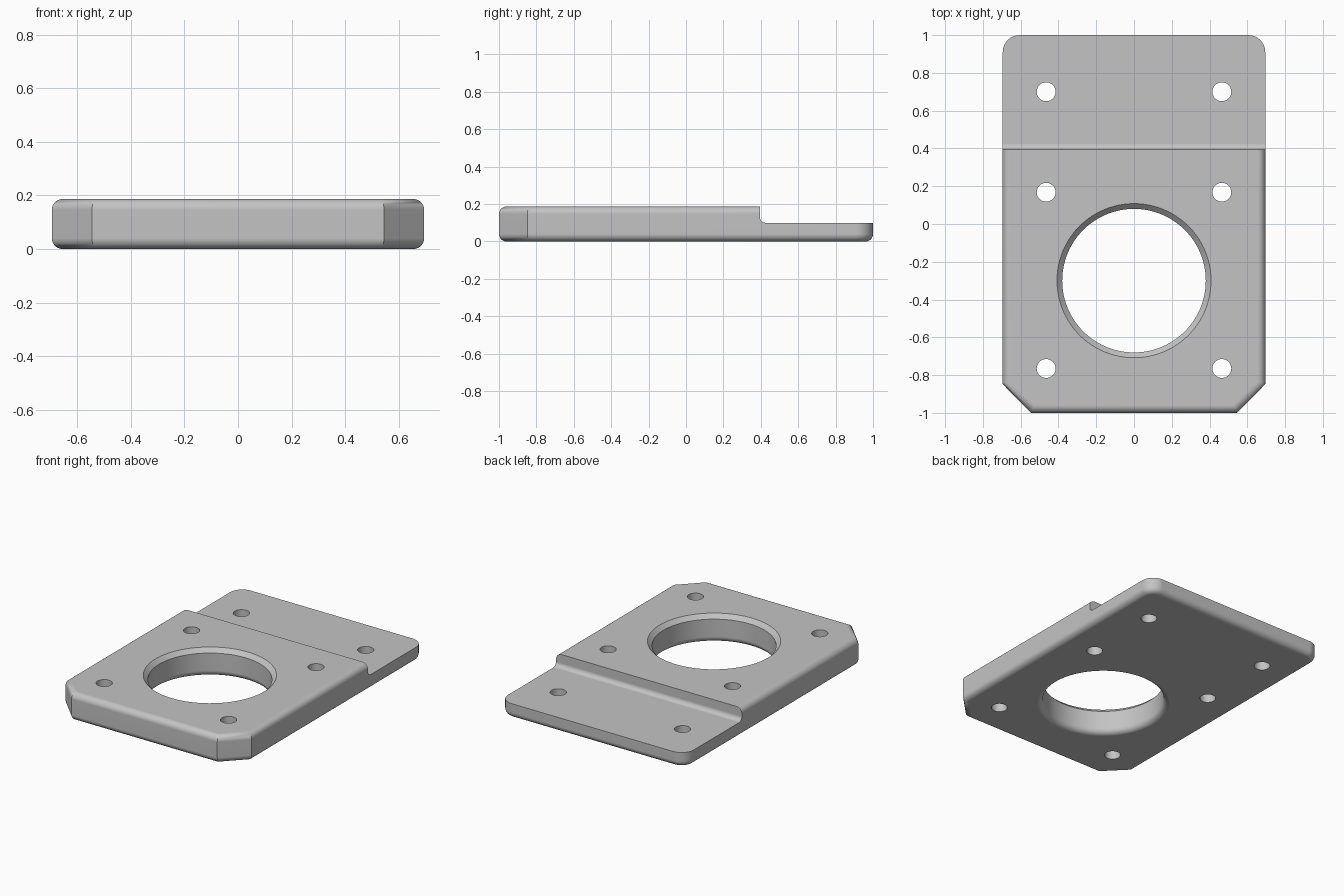
import bpy
import bmesh
from math import cos, sin, pi, radians
from mathutils import Vector

cube = bpy.data.objects.get("Cube")
if cube:
    bpy.data.objects.remove(cube, do_unlink=True)

HALF_W, HALF_L, THICK, ROUND = 0.695, 1.0, 0.187, 0.04
STEP_Y, STEP_Z, FILLET = 0.395, 0.1, 0.03
BORE_Y, BORE_R, BORE_CHAMFER = -0.30, 0.38, 0.028

grey = bpy.data.materials.new("plain_grey")
grey.use_nodes = True
grey.diffuse_color = (0.55, 0.55, 0.55, 1)
grey.node_tree.nodes["Principled BSDF"].inputs["Base Color"].default_value = (0.55, 0.55, 0.55, 1)


def arc(cx, cy, r, start, end, steps):
    """Points along a circular arc, angles in degrees."""
    angles = [radians(start + (end - start) * i / steps) for i in range(steps + 1)]
    return [(cx + r * cos(a), cy + r * sin(a)) for a in angles]


def make_object(name, bm):
    bmesh.ops.recalc_face_normals(bm, faces=bm.faces)
    mesh = bpy.data.meshes.new(name)
    bm.to_mesh(mesh)
    bm.free()
    mesh.materials.append(grey)
    obj = bpy.data.objects.new(name, mesh)
    bpy.context.collection.objects.link(obj)
    return obj


def prism(points, direction):
    """Closed solid swept from a flat outline."""
    bm = bmesh.new()
    face = bm.faces.new([bm.verts.new(p) for p in points])
    swept = bmesh.ops.extrude_face_region(bm, geom=[face], use_keep_orig=True)
    verts = [v for v in swept["geom"] if isinstance(v, bmesh.types.BMVert)]
    bmesh.ops.translate(bm, verts=verts, vec=Vector(direction))
    bmesh.ops.recalc_face_normals(bm, faces=bm.faces)
    return bm


def turned(profile, x, y, sides):
    """Closed solid of revolution from (radius, height) points."""
    bm = bmesh.new()
    rings = [[bm.verts.new((x + r * cos(2 * pi * i / sides), y + r * sin(2 * pi * i / sides), z))
              for i in range(sides)] for r, z in profile]
    for low, high in zip(rings, rings[1:]):
        for i in range(sides):
            j = (i + 1) % sides
            bm.faces.new((low[i], low[j], high[j], high[i]))
    bm.faces.new(rings[0])
    bm.faces.new(rings[-1])
    return bm


# Plate: clipped front corners, rounded back corners, softened rims
right_side = [(0.545, -HALF_L), (HALF_W, -0.848)] + arc(HALF_W - 0.09, HALF_L - 0.09, 0.09, 0, 90, 8)
outline = right_side + [(-x, y) for x, y in reversed(right_side)]
bm = prism([(x, y, 0) for x, y in outline], (0, 0, THICK))
rims = [e for e in bm.edges if abs(e.verts[0].co.z - e.verts[1].co.z) < 0.001]
bmesh.ops.bevel(bm, geom=rims, offset=ROUND, segments=6, profile=0.5,
                affect="EDGES", clamp_overlap=False)
plate = make_object("mounting_plate", bm)

# Lowered back ledge with a filleted inner corner
ledge = [(STEP_Y, 0.4)] + arc(STEP_Y + FILLET, STEP_Z + FILLET, FILLET, 180, 270, 6)
ledge += [(1.3, STEP_Z), (1.3, 0.4)]
cutters = [make_object("ledge_cutter", prism([(-1, y, z) for y, z in ledge], (2, 0, 0)))]

# Large bore: flared below, chamfered above
flare = [(r, z - 0.0005) for r, z in arc(BORE_R + ROUND, ROUND, ROUND, 270, 180, 6)]
bore = [(BORE_R + ROUND, -0.1)] + flare
bore += [(BORE_R, THICK - BORE_CHAMFER), (BORE_R + BORE_CHAMFER + 0.05, THICK + 0.05)]
cutters.append(make_object("bore_cutter", turned(bore, 0, BORE_Y, 96)))

# Six screw holes
for y in (0.70, 0.168, -0.765):
    for x in (-0.465, 0.465):
        cutters.append(make_object("screw_hole_cutter", turned([(0.05, -0.1), (0.05, 0.4)], x, y, 32)))

bpy.ops.object.select_all(action="DESELECT")
bpy.context.view_layer.objects.active = plate
plate.select_set(True)
for cutter in cutters:
    cutter.hide_render = True
    cut = plate.modifiers.new("cut", "BOOLEAN")
    cut.operation = "DIFFERENCE"
    cut.solver = "EXACT"
    cut.object = cutter
    bpy.ops.object.modifier_apply(modifier=cut.name)
    bpy.data.objects.remove(cutter, do_unlink=True)

# Smooth curves with crisp edges and clean flat faces
bpy.ops.object.shade_smooth_by_angle(angle=radians(30))
weighted = plate.modifiers.new("weighted_normals", "WEIGHTED_NORMAL")
weighted.keep_sharp = True
